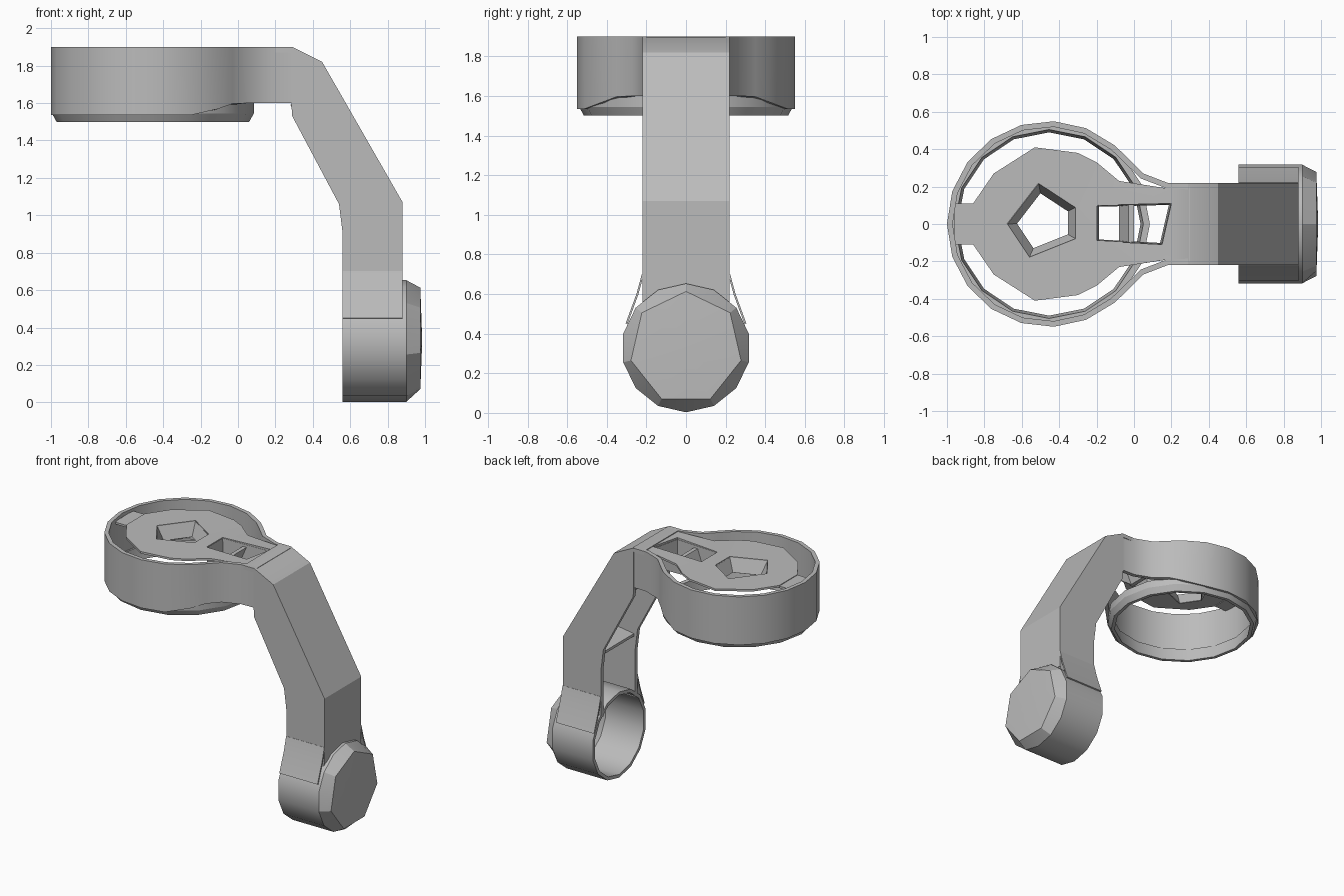
import bpy, bmesh, math
from mathutils import Vector

cube = bpy.data.objects.get("Cube")
if cube:
    bpy.data.objects.remove(cube, do_unlink=True)

grey = bpy.data.materials.new("plain grey")
grey.use_nodes = True
COLOR = (0.5, 0.5, 0.5, 1)
grey.diffuse_color = COLOR
grey.node_tree.nodes["Principled BSDF"].inputs["Base Color"].default_value = COLOR

RING = Vector((-0.455, 0))   # centre of the round housing
TOP = 1.9


def finish(name, bm, thick=0.0):
    """Turn a bmesh into a shaded object, optionally as a thin shell."""
    bmesh.ops.recalc_face_normals(bm, faces=bm.faces[:])
    mesh = bpy.data.meshes.new(name)
    bm.to_mesh(mesh)
    bm.free()
    mesh.materials.append(grey)
    ob = bpy.data.objects.new(name, mesh)
    bpy.context.collection.objects.link(ob)
    bpy.ops.object.select_all(action='DESELECT')
    ob.select_set(True)
    bpy.context.view_layer.objects.active = ob
    if thick:
        mod = ob.modifiers.new("shell", 'SOLIDIFY')
        mod.thickness, mod.offset = thick, 0
        bpy.ops.object.modifier_apply(modifier=mod.name)
    bpy.ops.object.shade_smooth_by_angle(angle=math.radians(28))


def skin(name, rows, loop_rows=False, loop_cols=False, thick=0.0):
    """Quads between successive rows of points."""
    bm = bmesh.new()
    grid = [[bm.verts.new(p) for p in row] for row in rows]
    n, m = len(grid), len(grid[0])
    for i in range(n if loop_rows else n - 1):
        for j in range(m if loop_cols else m - 1):
            a, b = grid[i], grid[(i + 1) % n]
            k = (j + 1) % m
            bm.faces.new((a[j], a[k], b[k], b[j]))
    bmesh.ops.remove_doubles(bm, verts=bm.verts[:], dist=0.0005)
    finish(name, bm, thick)


def slab(name, pts, lo, hi):
    """Side profile (x, z) extruded along y."""
    bm = bmesh.new()
    face = bm.faces.new([bm.verts.new((x, lo, z)) for x, z in pts])
    ext = bmesh.ops.extrude_face_region(bm, geom=[face])["geom"]
    moved = [v for v in ext if isinstance(v, bmesh.types.BMVert)]
    bm.faces.new([bm.verts.new((x, lo, z)) for x, z in pts])
    bmesh.ops.translate(bm, verts=moved, vec=(0, hi - lo, 0))
    bmesh.ops.remove_doubles(bm, verts=bm.verts[:], dist=0.0005)
    finish(name, bm)


def well(name, pts, z0, z1, scale):
    """Sloping walls hanging below an opening."""
    c = sum((Vector(p) for p in pts), Vector((0, 0))) / len(pts)
    low = [c + (Vector(p) - c) * scale for p in pts]
    skin(name, [[(x, y, z0) for x, y in pts], [(x, y, z1) for x, y in low]],
         loop_cols=True, thick=0.008)


# Keyhole-shaped outer wall: round housing flowing into the neck
half = [(0.29, 0.215), (0.18, 0.22), (0.05, 0.27), (-0.03, 0.35)]
for i in range(8):
    a = math.radians(50 + i * 130 / 7)
    half.append((RING.x + 0.545 * math.cos(a), 0.55 * math.sin(a)))
outline = half[:-1] + [(-1.0, 0)] + [(x, -y) for x, y in reversed(half[:-1])]


def wall_base(x):
    return 1.535 + 0.065 * min(1, max(0, (x + 0.2) / 0.18))


inner = []
for i, p in enumerate(outline):
    a = Vector(outline[max(i - 1, 0)])
    b = Vector(outline[min(i + 1, len(outline) - 1)])
    t = (b - a).normalized()
    inner.append(Vector(p) + Vector((-t.y, t.x)) * 0.03)
skin("housing_wall", [
    [(x, y, wall_base(x)) for x, y in outline],
    [(x, y, TOP) for x, y in outline],
    [(x, y, TOP) for x, y in inner],
    [(x, y, wall_base(x)) for x, y in inner]], loop_rows=True)

# Full circular lip under the housing
lip = [(0.54, 1.6), (0.54, 1.545), (0.515, 1.5), (0.49, 1.5), (0.505, 1.6)]
skin("bottom_lip", [[(RING.x + r * math.cos(a), r * math.sin(a), z) for r, z in lip]
                    for a in [math.tau * i / 16 for i in range(16)]],
     loop_rows=True, loop_cols=True)

# Top plate with two openings, just below the rim
edge = [(0.3, 0.2), (0.18, 0.19), (-0.08, 0.23), (-0.2, 0.33), (-0.3, 0.38),
        (-0.53, 0.41), (-0.75, 0.27), (-0.86, 0.11)]
edge += [(x, -y) for x, y in reversed(edge)]
round_hole = [(-0.31, 0.09), (-0.31, -0.08), (-0.56, -0.18), (-0.68, 0), (-0.51, 0.22)]
slot = [(0.2, 0.11), (0.15, -0.11), (-0.2, -0.09), (-0.2, 0.1)]
bm = bmesh.new()
for pts in (edge, round_hole, slot):
    vs = [bm.verts.new((x, y, 1.875 + 0.015 * min(1, max(0, x / 0.25)))) for x, y in pts]
    for i, v in enumerate(vs):
        bm.edges.new((v, vs[(i + 1) % len(vs)]))
bmesh.ops.triangle_fill(bm, use_beauty=True, edges=bm.edges[:], normal=(0, 0, 1))
finish("top_plate", bm, 0.015)
well("round_opening", round_hole, 1.875, 1.78, 0.75)
well("slot_opening", slot, 1.878, 1.74, 0.95)
slab("slot_rib", [(-0.08, 1.74), (-0.05, 1.74), (0.0, 1.86), (-0.03, 1.86)], -0.11, 0.11)

# Tab joining the plate to the wall
skin("rear_tab", [[(x, -0.11, 1.87), (x, 0.11, 1.87)] for x in (-0.96, -0.85)], thick=0.015)

# Bent arm: side walls and outer face, open on the inner side
side = [(0.285, 1.6), (0.285, 1.89), (0.3, 1.89), (0.45, 1.815), (0.875, 1.07),
        (0.875, 0.54), (0.56, 0.54), (0.56, 0.9), (0.54, 1.06), (0.29, 1.53)]
for name, s in (("left", 1), ("right", -1)):
    slab(name + "_arm_wall", side, *sorted((s * 0.19, s * 0.22)))
    # Flare where the arm widens into the cup
    skin(name + "_cup_flare", [[(0.56, s * y, z), (0.88, s * y, z)]
                               for y, z in ((0.218, 0.7), (0.245, 0.6), (0.3, 0.45))],
         thick=0.01)
slab("arm_outer_face", [
    (0.2, 1.9), (0.29, 1.9), (0.45, 1.82), (0.88, 1.07), (0.88, 0.58),
    (0.85, 0.58), (0.85, 1.06), (0.43, 1.79), (0.29, 1.87), (0.2, 1.87)], -0.22, 0.22)

# Cross ribs inside the channel
slab("upper_rib", [(0.29, 1.57), (0.42, 1.65), (0.42, 1.67), (0.28, 1.59)], -0.2, 0.2)
slab("middle_rib", [(0.57, 1.0), (0.84, 1.04), (0.84, 1.06), (0.57, 1.02)], -0.2, 0.2)

# Round end cup with a seven-sided cap, open toward the inner side
cup = [(0.56, 0.325), (0.9, 0.325), (0.975, 0.285), (0.985, 0.0),
       (0.95, 0.0), (0.94, 0.24), (0.88, 0.3), (0.56, 0.3)]
rows = []
for i in range(14):
    a = math.tau * i / 14
    row = []
    for x, r in cup:
        if x == 0.975 and i % 2:
            r *= math.cos(math.pi / 7)
        row.append((x, r * math.sin(a), 0.328 + r * math.cos(a)))
    rows.append(row)
skin("end_cup", rows, loop_rows=True, loop_cols=True)
